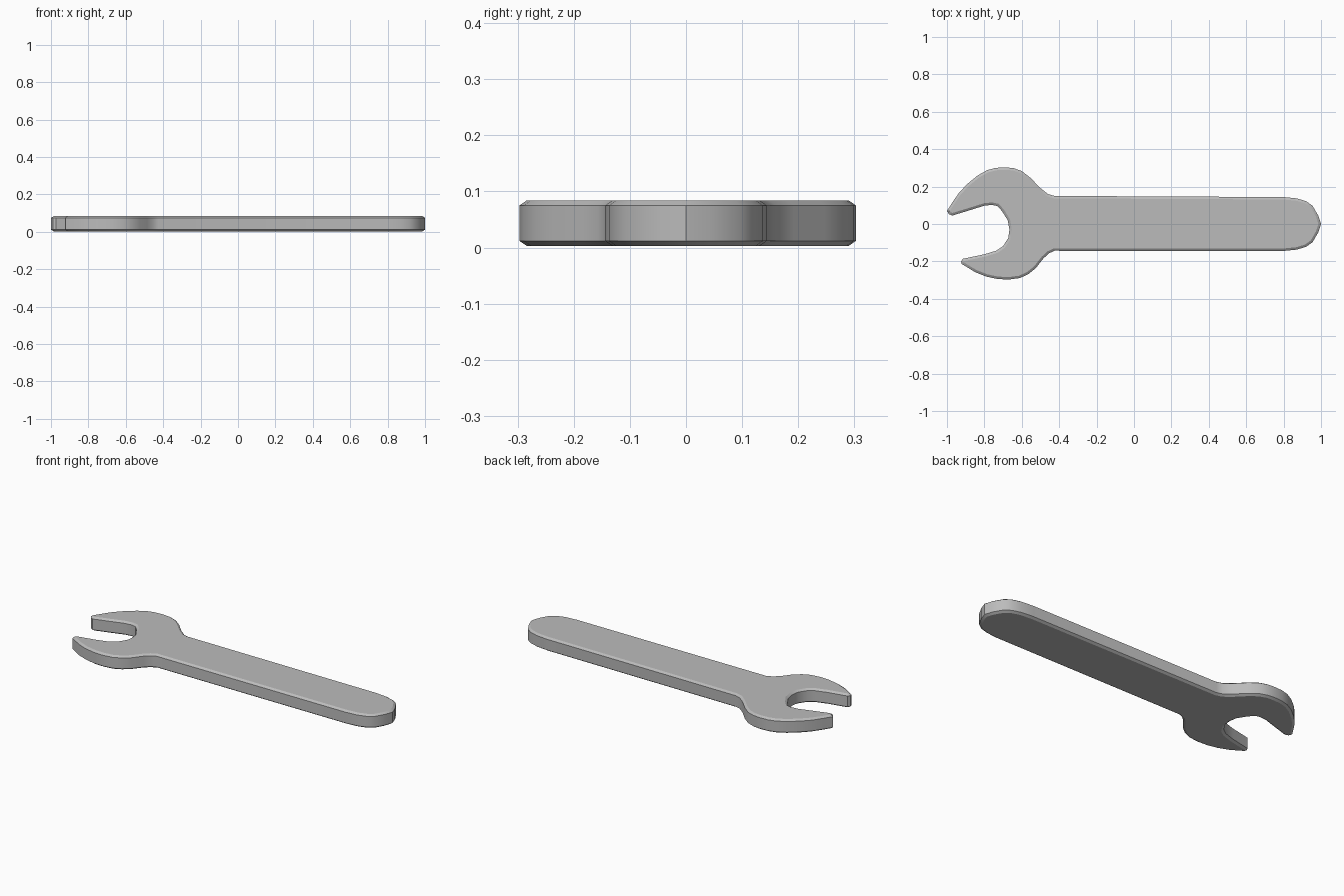
import bpy, bmesh

if "Cube" in bpy.data.objects:
    bpy.data.objects.remove(bpy.data.objects["Cube"], do_unlink=True)

BOTTOM, TOP = 0.003, 0.084
BEVEL_WIDTH, BEVEL_DEPTH = 0.013, 0.009

# Steel material
steel = bpy.data.materials.new("steel_grey")
steel.use_nodes = True
colour = (0.5, 0.5, 0.5, 1)
steel.diffuse_color = colour
steel.node_tree.nodes["Principled BSDF"].inputs["Base Color"].default_value = colour

# Open jaw: upper tip, throat, lower tip
jaw = [(-1.0, 0.07), (-0.99, 0.053), (-0.972, 0.045), (-0.88, 0.073),
       (-0.80, 0.098), (-0.76, 0.102), (-0.73, 0.096), (-0.705, 0.068),
       (-0.675, 0.02), (-0.666, -0.03), (-0.672, -0.075), (-0.70, -0.118),
       (-0.735, -0.142), (-0.80, -0.162), (-0.915, -0.186), (-0.925, -0.20),
       (-0.922, -0.213)]
# Lower cheek and neck
lower_cheek = [(-0.85, -0.257), (-0.79, -0.281), (-0.73, -0.294), (-0.67, -0.297),
               (-0.61, -0.289), (-0.565, -0.268), (-0.525, -0.236),
               (-0.485, -0.185), (-0.455, -0.157), (-0.425, -0.143)]
# Rounded handle end, mirrored about the long axis
end_half = [(0.80, -0.144), (0.87, -0.137), (0.92, -0.122), (0.955, -0.097),
            (0.985, -0.045)]
handle_end = end_half + [(1.0, 0.0)] + [(x, -y) for x, y in reversed(end_half)]
# Upper neck and cheek
upper_cheek = [(-0.425, 0.15), (-0.46, 0.16), (-0.50, 0.192), (-0.555, 0.248),
               (-0.60, 0.283), (-0.645, 0.299), (-0.69, 0.303), (-0.74, 0.30),
               (-0.785, 0.288), (-0.835, 0.26), (-0.89, 0.215), (-0.935, 0.168),
               (-0.968, 0.12)]
outline = jaw + lower_cheek + handle_end + upper_cheek

# Extrude the outline and soften both rims
bm = bmesh.new()
base = bm.faces.new([bm.verts.new((x, y, BOTTOM + BEVEL_DEPTH)) for x, y in outline])
extruded = bmesh.ops.extrude_face_region(bm, geom=[base], use_keep_orig=True)["geom"]
cap = next(g for g in extruded if isinstance(g, bmesh.types.BMFace))
for v in cap.verts:
    v.co.z = TOP - BEVEL_DEPTH
bmesh.ops.recalc_face_normals(bm, faces=bm.faces)
for face in (base, cap):
    bmesh.ops.inset_region(bm, faces=[face], thickness=BEVEL_WIDTH,
                           depth=BEVEL_DEPTH, use_even_offset=True)

mesh = bpy.data.meshes.new("spanner")
bm.to_mesh(mesh)
bm.free()
mesh.materials.append(steel)
spanner = bpy.data.objects.new("spanner", mesh)
bpy.context.collection.objects.link(spanner)

bpy.context.view_layer.objects.active = spanner
spanner.select_set(True)
bpy.ops.object.shade_smooth_by_angle(angle=0.52)
